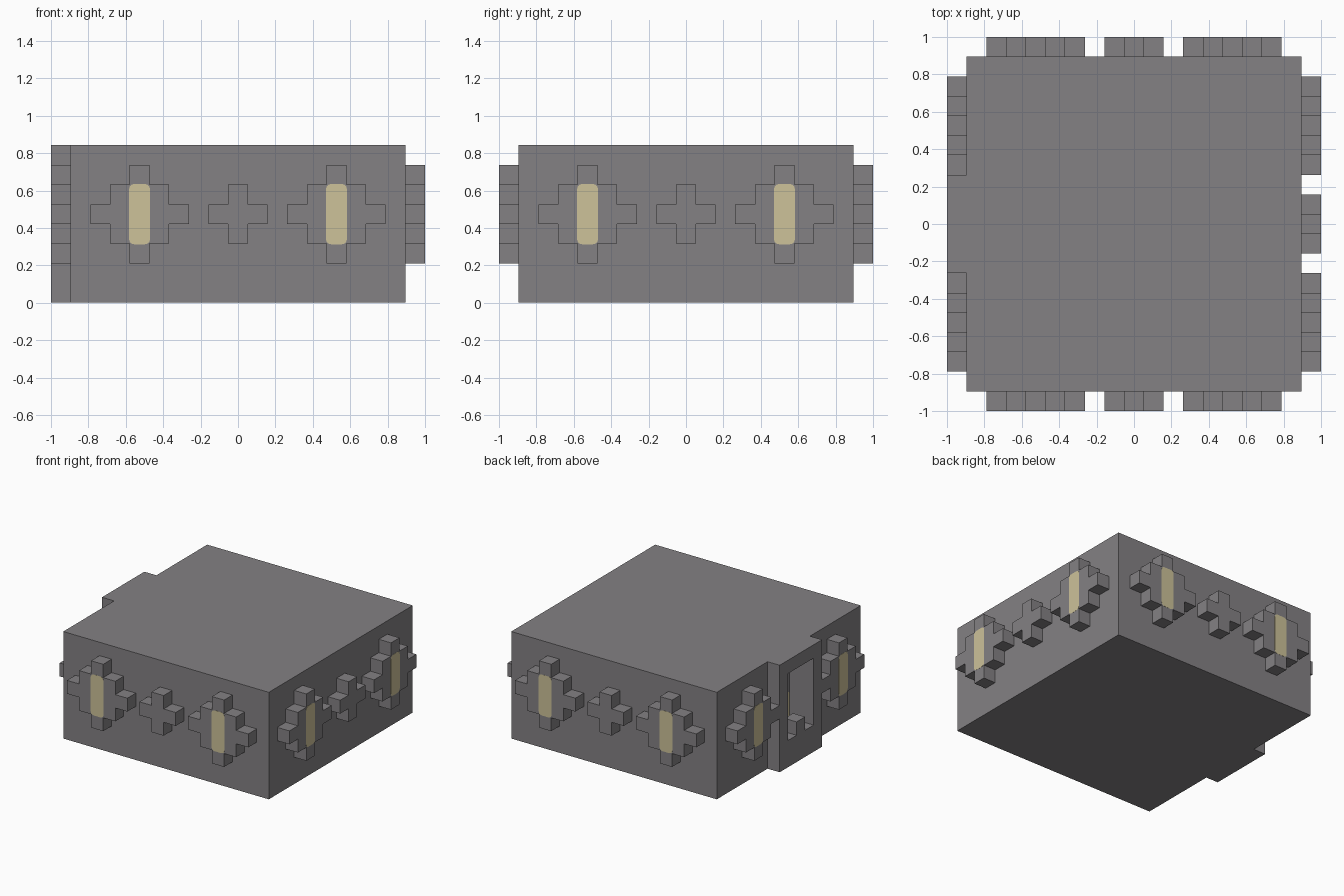
import bpy, bmesh, math
from mathutils import Matrix, Vector

cube = bpy.data.objects.get("Cube")
if cube:
    bpy.data.objects.remove(cube, do_unlink=True)

U = 2 / 19          # one block of the modelling grid
MID = 4.5           # height of the emblem centres, in blocks
WALL = 8.5          # distance from the centre to the walls, in blocks
FACE = 9.5          # distance to the raised faces, in blocks


def material(name, rgb):
    mat = bpy.data.materials.new(name)
    mat.use_nodes = True
    mat.diffuse_color = (*rgb, 1)
    mat.node_tree.nodes["Principled BSDF"].inputs["Base Color"].default_value = (*rgb, 1)
    return mat


STONE = material("grey_stone", (0.23, 0.22, 0.23))
GLOW = material("pale_yellow", (0.61, 0.54, 0.32))


def prism(name, outline, start, depth, to_world, mat):
    """Extrude a flat outline (in blocks) and place it in the world."""
    bm = bmesh.new()
    face = bm.faces.new([bm.verts.new((u, v, start)) for u, v in outline])
    out = bmesh.ops.extrude_face_region(bm, geom=[face])
    moved = [g for g in out["geom"] if isinstance(g, bmesh.types.BMVert)]
    bmesh.ops.translate(bm, vec=Vector((0, 0, depth)), verts=moved)
    bm.transform(Matrix.Scale(U, 4) @ to_world)
    bmesh.ops.recalc_face_normals(bm, faces=bm.faces)
    mesh = bpy.data.meshes.new(name)
    bm.to_mesh(mesh)
    bm.free()
    mesh.materials.append(mat)
    obj = bpy.data.objects.new(name, mesh)
    bpy.context.collection.objects.link(obj)
    return obj


def side_matrix(quarter):
    """Across, up, outward -> world; quarter turns start at the front."""
    return Matrix.Rotation(quarter * math.pi / 2, 4, "Z") @ Matrix.Rotation(math.pi / 2, 4, "X")


def rect(u, v, half_w, half_h):
    return [(u - half_w, v - half_h), (u + half_w, v - half_h),
            (u + half_w, v + half_h), (u - half_w, v + half_h)]


def rounded(u, v, half_w, half_h, r):
    points = []
    for i in range(4):
        sx = 1 if i in (0, 3) else -1
        sy = 1 if i < 2 else -1
        for step in range(4):
            a = (i + step / 3) * math.pi / 2
            points.append((u + sx * (half_w - r) + r * math.cos(a),
                           v + sy * (half_h - r) + r * math.sin(a)))
    return points


def stepped_cross(u, v, reach):
    """Blocky cross with the given number of steps per arm."""
    quarter = []
    for k in range(reach):
        quarter += [(reach - k + 0.5, k + 0.5), (reach - k - 0.5, k + 0.5)]
    quarter.append((0.5, reach + 0.5))
    points = []
    for _ in range(4):
        points += quarter
        quarter = [(-y, x) for x, y in quarter]
    return [(u + x, v + y) for x, y in points]


# Main block, with the door surround standing out on one side
plan = [(-WALL, -WALL), (WALL, -WALL), (WALL, WALL), (-WALL, WALL),
        (-WALL, 2.5), (-FACE, 2.5), (-FACE, -2.5), (-WALL, -2.5)]
body = prism("body", plan, 0, 8, Matrix.Identity(4), STONE)

# Doorway recess
door_side = side_matrix(3)
cutter = prism("doorway_cutter", rect(0, MID, 1.5, 2.5), FACE - 2, 3, door_side, STONE)
cutter.hide_render = True
cut = body.modifiers.new("doorway", "BOOLEAN")
cut.operation = "DIFFERENCE"
cut.solver = "EXACT"
cut.object = cutter
bpy.context.view_layer.objects.active = body
bpy.ops.object.modifier_apply(modifier=cut.name)
bpy.data.objects.remove(cutter, do_unlink=True)

# Step in the doorway and glowing panel on its back wall
prism("door_step", rect(0, 2.5, 0.5, 0.5), WALL, 1, door_side, STONE)
prism("door_light", rounded(0, 3, 1.5, 1, 0.2), FACE - 2.02, 0.04, door_side, GLOW)

# Raised emblems: a lit cross at each end of every wall, a small one between
for quarter, side in enumerate(("front", "left", "back", "right")):
    place = side_matrix(quarter)
    for u, end in ((-5, "a"), (5, "b")):
        prism(f"{side}_cross_{end}", stepped_cross(u, MID, 2),
              WALL - 0.1, 1.1, place, STONE)
        prism(f"{side}_light_{end}", rounded(u, MID, 0.53, 1.53, 0.25),
              FACE - 0.03, 0.04, place, GLOW)
    if side != "right":
        prism(f"{side}_small_cross", stepped_cross(0, MID, 1),
              WALL - 0.1, 1.1, place, STONE)
